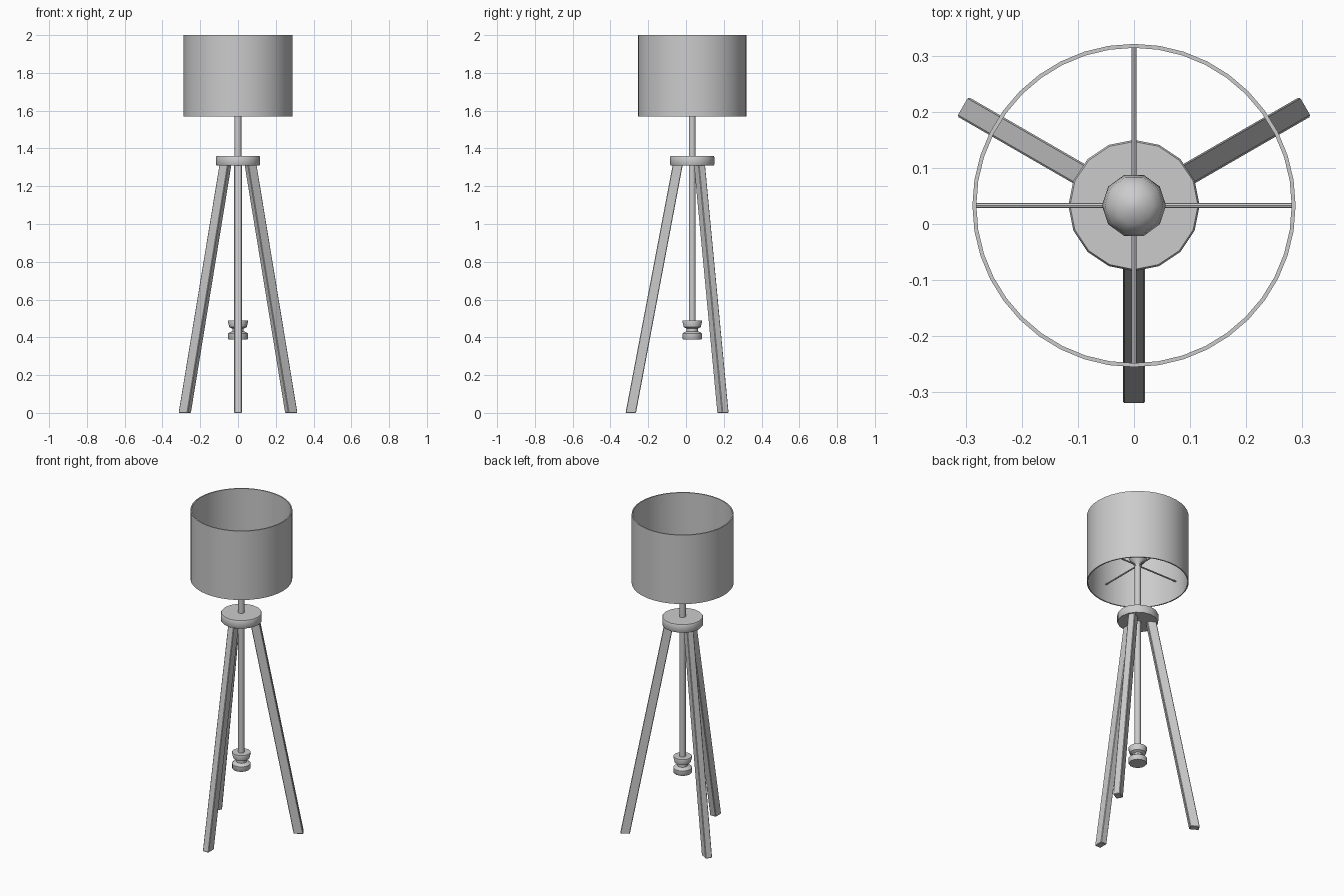
import bpy, bmesh, math
from mathutils import Matrix, Vector

if "Cube" in bpy.data.objects:
    bpy.data.objects.remove(bpy.data.objects["Cube"])

AXIS = Vector((0, 0.033, 0))  # vertical axis of the lamp


def finish(name, bm, smooth=True):
    bmesh.ops.recalc_face_normals(bm, faces=bm.faces)
    me = bpy.data.meshes.new(name)
    bm.to_mesh(me)
    bm.free()
    ob = bpy.data.objects.new(name, me)
    ob.location = AXIS
    bpy.context.collection.objects.link(ob)
    if smooth:
        bpy.ops.object.select_all(action='DESELECT')
        ob.select_set(True)
        bpy.context.view_layer.objects.active = ob
        bpy.ops.object.shade_smooth_by_angle(angle=math.radians(40))
    return ob


def lathe(name, profile, sides, closed=False):
    """Spin an (r, z) profile; closed joins last point to the first, otherwise ends are capped."""
    bm = bmesh.new()
    rings = []
    for r, z in profile:
        rings.append([bm.verts.new((r * math.cos(2 * math.pi * i / sides),
                                    r * math.sin(2 * math.pi * i / sides), z))
                      for i in range(sides)])
    pairs = list(zip(rings, rings[1:]))
    if closed:
        pairs.append((rings[-1], rings[0]))
    else:
        bm.faces.new(rings[0])
        bm.faces.new(rings[-1])
    for a, b in pairs:
        for i in range(sides):
            j = (i + 1) % sides
            bm.faces.new((a[i], a[j], b[j], b[i]))
    return finish(name, bm)


# Open drum shade with a thin wall
lathe("lamp_shade", [(0.288, 1.57), (0.288, 2.0), (0.281, 2.0), (0.281, 1.57)], 40, closed=True)

# Central pole, tripod hub and bulb
lathe("pole", [(0.018, 0.47), (0.018, 1.69)], 12)
lathe("tripod_hub", [(0.114, 1.31), (0.117, 1.315), (0.117, 1.355), (0.114, 1.36)], 16)
lathe("bulb", [(0.02, 1.67), (0.026, 1.69), (0.045, 1.71), (0.057, 1.74),
               (0.052, 1.77), (0.034, 1.79), (0.008, 1.80)], 10)

# Spool-shaped weight at the bottom of the pole
lathe("counterweight", [(0.05, 0.388), (0.053, 0.392), (0.053, 0.42), (0.046, 0.426),
                        (0.03, 0.432), (0.03, 0.446), (0.046, 0.454),
                        (0.054, 0.485), (0.052, 0.49)], 14)

# Four thin spokes carrying the shade
for i in range(4):
    bm = bmesh.new()
    rot = Matrix.Rotation(i * math.pi / 2, 4, 'Z')
    bmesh.ops.create_cone(bm, segments=8, radius1=0.0045, radius2=0.0045, depth=0.285, cap_ends=True,
                          matrix=rot @ Matrix.Translation((0.1425, 0, 1.68))
                          @ Matrix.Rotation(math.pi / 2, 4, 'Y'))
    finish(f"shade_spoke_{i + 1}", bm)

# Three splayed legs with flat feet
for name, deg in (("front_leg", -90), ("right_leg", 30), ("left_leg", 150)):
    bm = bmesh.new()
    corners = []
    for z, r0, r1 in ((0, 0.298, 0.353), (1.315, 0.050, 0.103)):
        corners.append([bm.verts.new((r, t, z)) for r, t in
                        ((r0, -0.02), (r1, -0.02), (r1, 0.02), (r0, 0.02))])
    low, high = corners
    bm.faces.new(low)
    bm.faces.new(high)
    for i in range(4):
        j = (i + 1) % 4
        bm.faces.new((low[i], low[j], high[j], high[i]))
    bmesh.ops.recalc_face_normals(bm, faces=bm.faces)
    bmesh.ops.bevel(bm, geom=bm.edges[:], offset=0.003, segments=1, affect='EDGES')
    bmesh.ops.rotate(bm, verts=bm.verts, cent=(0, 0, 0),
                     matrix=Matrix.Rotation(math.radians(deg), 3, 'Z'))
    finish(name, bm, smooth=False)
